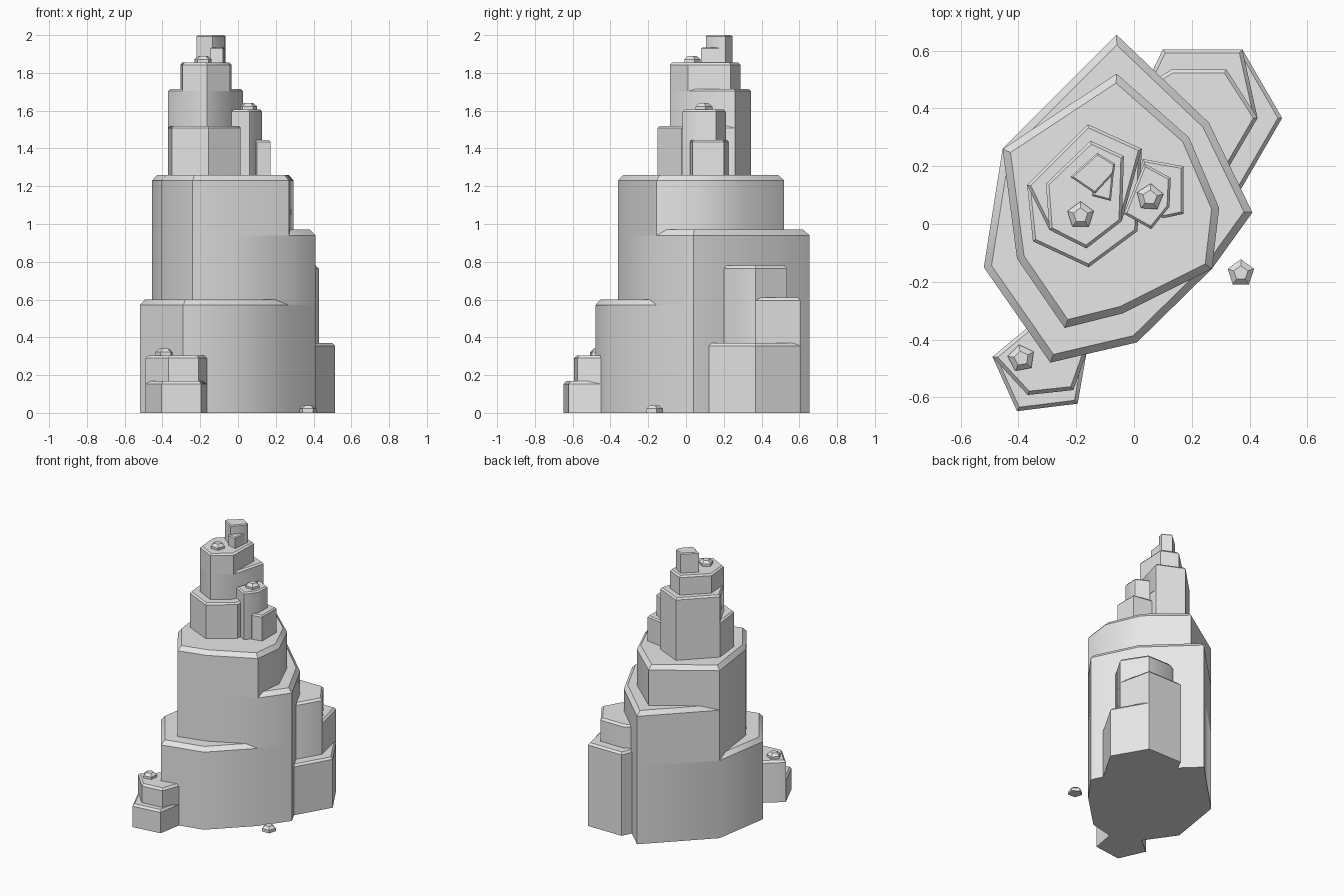
import bpy, bmesh, math

cube = bpy.data.objects.get("Cube")
if cube:
    bpy.data.objects.remove(cube, do_unlink=True)

# One plain stone colour
GREY = (0.8, 0.8, 0.8, 1.0)
stone = bpy.data.materials.new("stone grey")
stone.use_nodes = True
stone.diffuse_color = GREY
for node in stone.node_tree.nodes:
    if node.type == 'BSDF_PRINCIPLED':
        node.inputs["Base Color"].default_value = GREY


def block(name, outline, z0, z1, chamfer, inset=None):
    """Prism over an outline with a chamfered top rim."""
    bm = bmesh.new()
    low = bm.faces.new([bm.verts.new((x, y, z0)) for x, y in outline])
    top = bmesh.ops.extrude_face_region(bm, geom=[low])["geom"]
    for v in (g for g in top if isinstance(g, bmesh.types.BMVert)):
        v.co.z = z1 - chamfer
    bmesh.ops.recalc_face_normals(bm, faces=bm.faces)
    cap = max(bm.faces, key=lambda f: f.calc_center_median().z)
    bmesh.ops.inset_region(bm, faces=[cap], thickness=inset or chamfer * 0.85,
                           use_even_offset=True, use_boundary=True)
    cap = max(bm.faces, key=lambda f: (f.calc_center_median().z, f.normal.z,
                                       -max(v.co.z for v in f.verts)))
    # the inner cap is the face that points straight up
    cap = max((f for f in bm.faces if f.normal.z > 0.99), key=lambda f: len(f.verts))
    for v in cap.verts:
        v.co.z = z1
    bmesh.ops.recalc_face_normals(bm, faces=bm.faces)
    me = bpy.data.meshes.new(name)
    bm.to_mesh(me)
    bm.free()
    me.materials.append(stone)
    for p in me.polygons:
        p.use_smooth = True
    me.set_sharp_from_angle(angle=math.radians(40))
    ob = bpy.data.objects.new(name, me)
    bpy.context.collection.objects.link(ob)
    return ob


def pebble(name, x, y, z, turn):
    """Small five-sided stone."""
    ring = [math.radians(90 + turn + 72 * i) for i in range(5)]
    block(name, [(x + 0.048 * math.cos(a), y + 0.048 * math.sin(a)) for a in ring],
          z, z + 0.04, 0.018, 0.018)


# Main tower: three stepped tiers sharing two corners
west, east = (-0.455, 0.26), (0.27, -0.155)
back = [east, (0.41, 0.04), (0.26, 0.35), (-0.06, 0.655), west]
front_low = [(-0.52, -0.15), (-0.29, -0.48), (0.01, -0.41)]
front_high = [(-0.405, -0.12), (-0.24, -0.36), (-0.04, -0.31)]
block("tower_base", back + front_low, 0, 0.6, 0.03)
block("tower_middle", back + front_high, 0.57, 0.97, 0.03)
block("tower_top", [east, (0.295, 0.055), (0.19, 0.30), (-0.06, 0.52), west] + front_high,
      0.94, 1.26, 0.03)

# Upper crag: the same stepping, smaller
crag_back = [(0.027, 0.26), (-0.16, 0.345), (-0.37, 0.135)]
crag_front = [(-0.293, -0.02), (-0.165, -0.085), (-0.042, 0.01)]
block("crag_base", crag_back + [(-0.35, -0.06), (-0.157, -0.15), (0.012, -0.025)],
      1.25, 1.52, 0.012)
block("crag_middle", crag_back + crag_front, 1.508, 1.715, 0.012)
block("crag_top", [(-0.035, 0.235), (-0.15, 0.288), (-0.305, 0.14)] + crag_front,
      1.703, 1.855, 0.012)

# Summit stones
block("summit_step", [(-0.145, 0.097), (-0.08, 0.08), (-0.068, 0.2), (-0.15, 0.2)],
      1.85, 1.935, 0.007)
block("summit_peak", [(-0.22, 0.163), (-0.135, 0.105), (-0.07, 0.175), (-0.065, 0.208),
                      (-0.127, 0.246)], 1.85, 2.0, 0.007)

# Side pillar
block("pillar_low", [(0.03, 0.225), (0.172, 0.2), (0.172, 0.035), (0.1, 0.02), (0, 0.1)],
      1.25, 1.445, 0.01)
block("pillar_high", [(0.035, 0.21), (0.127, 0.16), (0.123, 0.06), (0.06, -0.018),
                      (-0.035, 0.035)], 1.25, 1.605, 0.01)

# Rear buttress
inner = [(0.2, 0.15), (0.04, 0.48)]
rear = [(0.1, 0.605), (0.375, 0.605)]
block("buttress_low", rear + [(0.513, 0.367), (0.37, 0.12)] + inner, 0, 0.37, 0.015)
block("buttress_middle", rear + [(0.428, 0.367), (0.33, 0.2)] + inner, 0.355, 0.61, 0.015)
block("buttress_high", [(0.13, 0.535), (0.32, 0.535), (0.428, 0.367), (0.33, 0.2)] + inner,
      0.595, 0.78, 0.015)

# Front outcrop
root = [(-0.165, -0.45), (-0.25, -0.36), (-0.37, -0.36), (-0.49, -0.46)]
block("outcrop_low", root + [(-0.405, -0.648), (-0.195, -0.622)], 0, 0.168, 0.015)
block("outcrop_high", root + [(-0.368, -0.592), (-0.21, -0.575)], 0.153, 0.305, 0.015)

# Loose pebbles
pebble("pebble_crag", -0.185, 0.03, 1.85, 0)
pebble("pebble_pillar", 0.055, 0.092, 1.6, -4)
pebble("pebble_outcrop", -0.39, -0.465, 0.3, 10)
pebble("pebble_ground", 0.37, -0.17, 0, 0)
